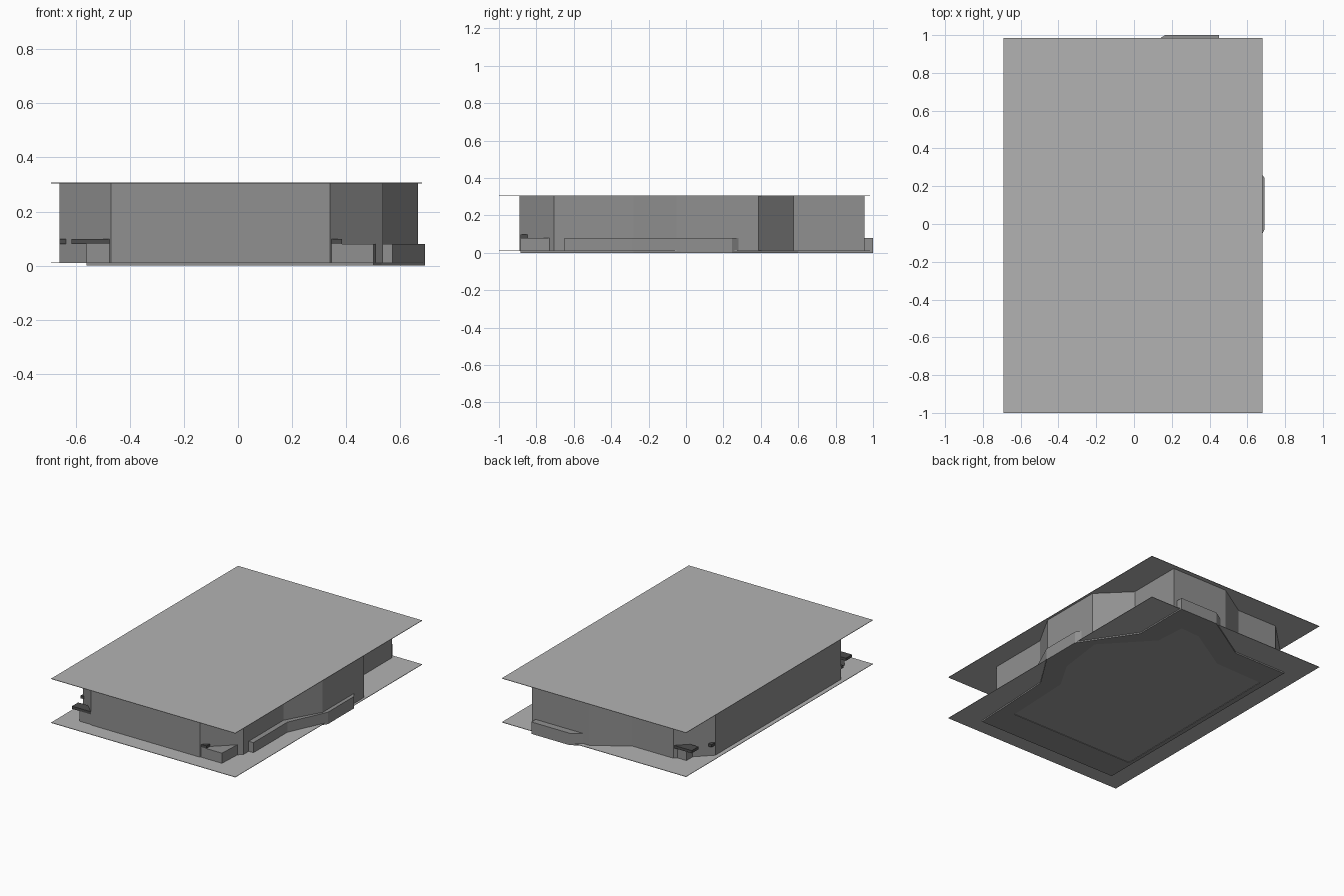
import bpy, bmesh

if "Cube" in bpy.data.objects:
    bpy.data.objects.remove(bpy.data.objects["Cube"])

FLOOR_Z, CEIL_Z, SEAT_Z = 0.01, 0.306, 0.08


def grey(name, v):
    mat = bpy.data.materials.new(name)
    mat.diffuse_color = (v, v, v, 1)
    mat.use_nodes = True
    mat.node_tree.nodes["Principled BSDF"].inputs["Base Color"].default_value = mat.diffuse_color
    return mat


SLAB = grey("slab_grey", 0.45)
WALL = grey("wall_grey", 0.28)
INNER = grey("inner_grey", 0.34)
DARK = grey("dark_grey", 0.075)


def finish(name, bm, mat):
    bmesh.ops.recalc_face_normals(bm, faces=bm.faces)
    mesh = bpy.data.meshes.new(name)
    bm.to_mesh(mesh)
    bm.free()
    mesh.materials.append(mat)
    obj = bpy.data.objects.new(name, mesh)
    bpy.context.collection.objects.link(obj)
    return obj


def bridge(name, loops, mat, closed=False, caps=False):
    """Quads between successive outlines given as (points, z)."""
    bm = bmesh.new()
    rows = [[bm.verts.new((x, y, z)) for x, y in pts] for pts, z in loops]
    pairs = list(zip(rows, rows[1:]))
    if closed:
        pairs.append((rows[-1], rows[0]))
    for a, b in pairs:
        for i in range(len(a)):
            j = (i + 1) % len(a)
            bm.faces.new((a[i], a[j], b[j], b[i]))
    if caps:
        bm.faces.new(rows[0][::-1])
        bm.faces.new(rows[-1])
    return finish(name, bm, mat)


def prism(name, pts, z0, z1, mat):
    return bridge(name, [(pts, z0), (pts, z1)], mat, caps=True)


def box(name, x0, x1, y0, y1, z0, z1, mat):
    return prism(name, [(x0, y0), (x1, y0), (x1, y1), (x0, y1)], z0, z1, mat)


# Thin floor and ceiling slabs
box("floor", -0.69, 0.68, -1, 0.985, FLOOR_Z - 0.001, FLOOR_Z + 0.002, SLAB)
box("ceiling", -0.69, 0.68, -1, 0.985, CEIL_Z - 0.002, CEIL_Z + 0.001, SLAB)

# Room walls
wall_plan = [(-0.47, -0.89), (0.34, -0.89), (0.535, -0.705), (0.535, -0.28),
             (0.665, -0.05), (0.665, 0.387), (0.476, 0.575), (0.476, 0.955),
             (0.052, 0.955), (-0.173, 0.813), (-0.475, 0.813), (-0.66, 0.63),
             (-0.66, -0.705)]
bridge("walls", [(wall_plan, FLOOR_Z), (wall_plan, CEIL_Z)], WALL)

# Low plinth running around the room, with the sunken panel it frames
outer = [(0.5, -0.885), (-0.56, -0.885), (-0.56, 0.795), (-0.165, 0.795),
         (0.165, 1.0), (0.45, 1.0), (0.45, 0.6), (0.69, 0.245),
         (0.69, -0.03), (0.53, -0.28)]
inner = [(0.404, -0.685), (-0.535, -0.687), (-0.52, 0.61), (-0.16, 0.62),
         (0.148, 0.807), (0.294, 0.816), (0.308, 0.608), (0.583, 0.312),
         (0.54, -0.013), (0.424, -0.21)]
bridge("plinth", [(outer, 0), (outer, SEAT_Z), (inner, SEAT_Z), (inner, 0)],
       WALL, closed=True)
prism("inner_floor", inner, 0.003, FLOOR_Z + 0.003, INNER)

# Bench following the right-hand bay
prism("side_bench", [(0.45, -0.65), (0.57, -0.65), (0.57, -0.29), (0.69, -0.03),
                     (0.69, 0.245), (0.66, 0.27), (0.6, 0.27), (0.6, -0.02),
                     (0.45, -0.28)], FLOOR_Z, SEAT_Z, WALL)

# Shelf strips on the plinth
box("front_shelf", -0.615, 0.385, -0.885, -0.82, SEAT_Z, 0.098, DARK)
box("back_shelf", -0.61, -0.2, 0.74, 0.81, SEAT_Z, 0.098, DARK)
box("left_shelf", -0.659, -0.635, -0.73, 0.67, SEAT_Z, 0.098, DARK)
